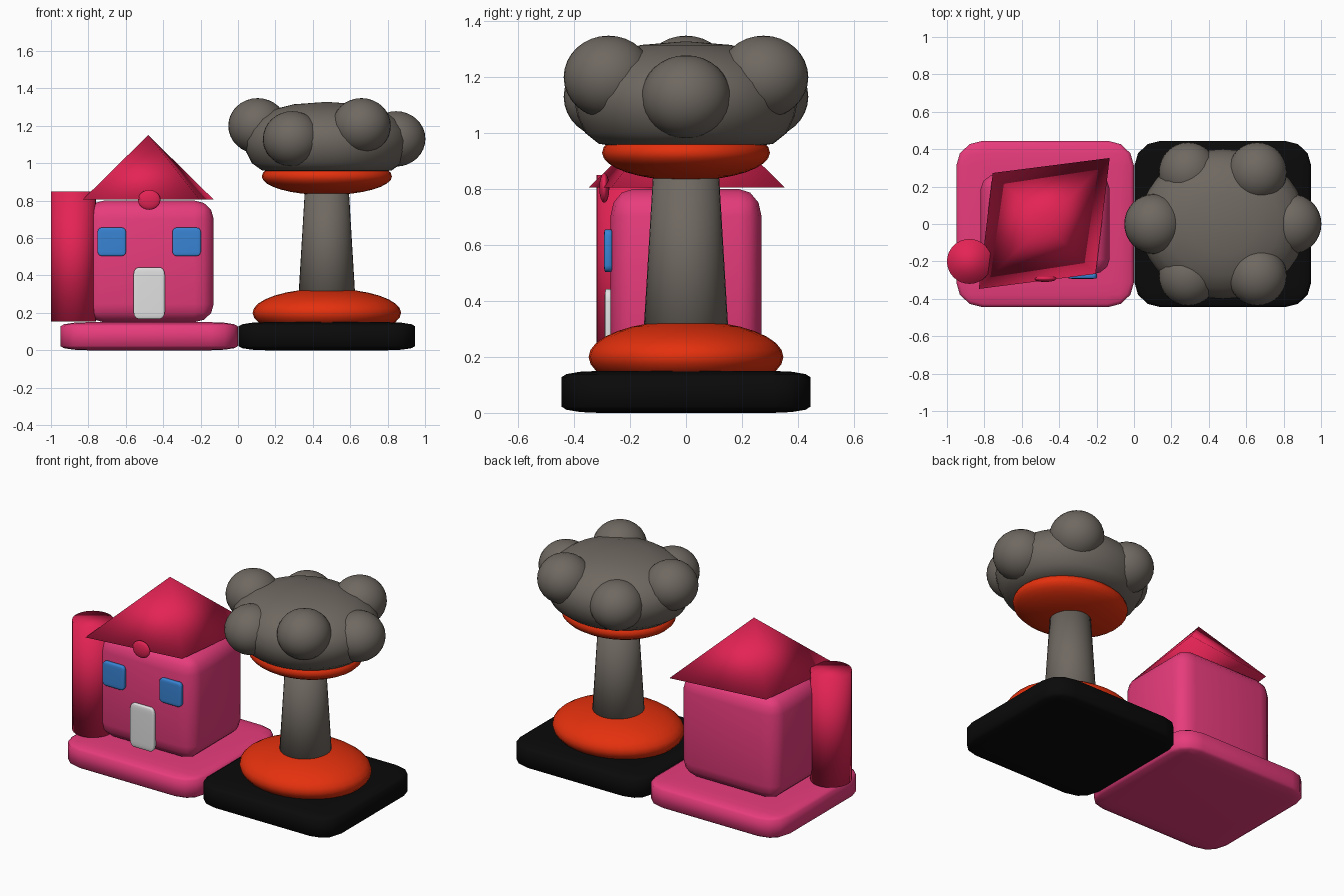
import bpy
import bmesh
from math import sin, cos, radians
from mathutils import Matrix

old = bpy.data.objects.get("Cube")
if old:
    bpy.data.objects.remove(old, do_unlink=True)


def material(name, rgb):
    m = bpy.data.materials.new(name)
    m.use_nodes = True
    m.diffuse_color = (*rgb, 1)
    m.node_tree.nodes["Principled BSDF"].inputs["Base Color"].default_value = (*rgb, 1)
    return m


PINK = material("pink", (0.80, 0.045, 0.20))
RED = material("crimson", (0.78, 0.017, 0.09))
ORANGE = material("orange", (0.78, 0.03, 0.004))
GREY = material("warm grey", (0.16, 0.14, 0.12))
BLACK = material("black", (0.003, 0.003, 0.003))
BLUE = material("blue", (0.04, 0.23, 0.66))
WHITE = material("white", (0.75, 0.75, 0.75))


def finish(name, bm, mat, loc, size=(1, 1, 1)):
    bmesh.ops.scale(bm, vec=size, verts=bm.verts)
    bmesh.ops.recalc_face_normals(bm, faces=bm.faces)
    for f in bm.faces:
        f.smooth = True
    me = bpy.data.meshes.new(name)
    bm.to_mesh(me)
    bm.free()
    me.materials.append(mat)
    ob = bpy.data.objects.new(name, me)
    ob.location = loc
    bpy.context.collection.objects.link(ob)
    return ob


def soft_box(name, mat, loc, size):
    """Bevelled unit cube, stretched so the rounding stretches too."""
    bm = bmesh.new()
    bmesh.ops.create_cube(bm, size=1)
    bmesh.ops.bevel(bm, geom=bm.edges[:], offset=0.15, segments=3,
                    profile=0.5, affect='EDGES')
    return finish(name, bm, mat, loc, size)


def ellipsoid(name, mat, loc, radii):
    bm = bmesh.new()
    bmesh.ops.create_uvsphere(bm, u_segments=32, v_segments=16, radius=1)
    return finish(name, bm, mat, loc, radii)


def cone(name, mat, loc, r1, r2, height, sides=32, turn=0):
    bm = bmesh.new()
    bmesh.ops.create_cone(bm, cap_ends=True, segments=sides, radius1=r1,
                          radius2=r2, depth=height)
    bmesh.ops.rotate(bm, verts=bm.verts, matrix=Matrix.Rotation(turn, 3, 'Z'))
    return finish(name, bm, mat, loc)


def lathe(name, mat, loc, profile, size):
    bm = bmesh.new()
    vs = [bm.verts.new((r, 0, z)) for r, z in profile]
    edges = [bm.edges.new(pair) for pair in zip(vs, vs[1:])]
    bmesh.ops.spin(bm, geom=vs + edges, cent=(0, 0, 0), axis=(0, 0, 1),
                   angle=radians(360), steps=40)
    bmesh.ops.remove_doubles(bm, verts=bm.verts, dist=0.0005)
    return finish(name, bm, mat, loc, size)


HX, TX = -0.475, 0.475  # house and cloud centre lines

# Ground slabs
soft_box("house_base", PINK, (HX, 0, 0.075), (0.95, 0.89, 0.15))
soft_box("cloud_base", BLACK, (TX, 0, 0.075), (0.945, 0.89, 0.15))

# House
soft_box("house_body", PINK, (HX, 0, 0.475), (0.69, 0.54, 0.65))
roof = cone("roof", RED, (HX - 0.005, 0.003, 0.978), 0.495, 0, 0.345, 4)
# Skewed square footprint: long diagonal one way, short the other
for v in roof.data.vertices:
    if v.co.z < 0:
        long_axis = abs(v.co.x) > abs(v.co.y)
        s = 1 if (v.co.x if long_axis else v.co.y) > 0 else -1
        v.co.x, v.co.y = (0.35 * s, 0.35 * s) if long_axis else (-0.275 * s, 0.27 * s)
cone("chimney", RED, (-0.88, -0.20, 0.502), 0.12, 0.12, 0.695)
ellipsoid("roof_knob", RED, (HX, -0.292, 0.804), (0.06, 0.018, 0.053))
for side, dx in (("right", -0.2), ("left", 0.2)):
    soft_box("window_" + side, BLUE, (HX + dx, -0.278, 0.58), (0.152, 0.03, 0.152))
soft_box("door", WHITE, (HX, -0.276, 0.305), (0.168, 0.03, 0.275))

# Cloud column
ellipsoid("lower_disc", ORANGE, (TX, 0, 0.20), (0.397, 0.348, 0.13))
cone("column", GREY, (TX, 0, 0.55), 0.16, 0.112, 0.80)
ellipsoid("upper_disc", ORANGE, (TX, 0, 0.93), (0.348, 0.30, 0.10))
cap = [(0, 0.95), (0.6, 0.95), (0.78, 0.962), (0.9, 1.0), (0.97, 1.06), (1, 1.12),
       (0.96, 1.18), (0.86, 1.235), (0.68, 1.283), (0.4, 1.315), (0, 1.328)]
lathe("cloud_cap", GREY, (TX, 0, 0), cap, (0.445, 0.40, 1))

# Ring of puffs, alternately high and low
for i in range(6):
    a = radians(60 * i)
    ellipsoid(f"puff_{i + 1}", GREY,
              (TX + 0.37 * cos(a), 0.32 * sin(a), 1.20 if i % 2 else 1.13),
              (0.157, 0.16, 0.148))
